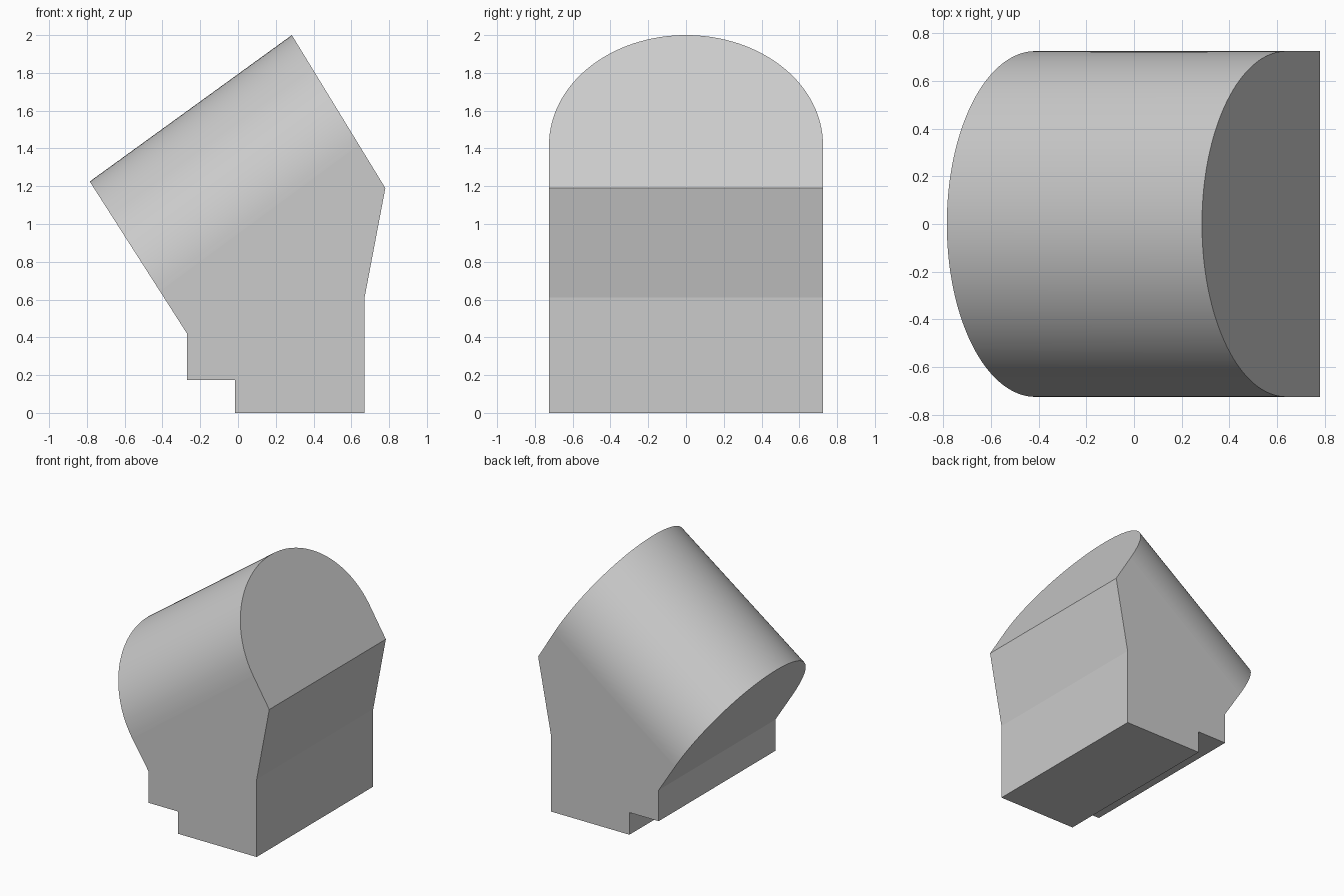
import bpy, bmesh, math

cube = bpy.data.objects.get("Cube")
if cube:
    bpy.data.objects.remove(cube, do_unlink=True)

HALF_WIDTH = 0.725
ARCH_RISE = 0.58
SEGMENTS = 64

# Single grey material
grey = bpy.data.materials.new("light grey")
grey.use_nodes = True
colour = (0.6, 0.6, 0.6, 1)
grey.diffuse_color = colour
grey.node_tree.nodes["Principled BSDF"].inputs["Base Color"].default_value = colour

# Side outline below the arch, from the right sill round to the left sill (x, z)
outline = [(0.78, 1.19), (0.67, 0.61), (0.67, 0), (-0.015, 0),
           (-0.015, 0.175), (-0.27, 0.175), (-0.27, 0.42)]

bm = bmesh.new()


def arch(apex, sill):
    """Half ellipse lying in the slanted end plane from apex to sill."""
    lean = (sill[0] - apex[0]) / (apex[1] - sill[1])
    verts = []
    for i in range(SEGMENTS + 1):
        a = math.pi * i / SEGMENTS
        drop = ARCH_RISE * (1 - math.sin(a))
        verts.append(bm.verts.new((apex[0] + lean * drop,
                                   -HALF_WIDTH * math.cos(a),
                                   apex[1] - drop)))
    return verts


# Sloping barrel roof
upper = arch((0.285, 2.0), outline[0])
lower = arch((-0.785, 1.225), outline[-1])
for i in range(SEGMENTS):
    roof = bm.faces.new((upper[i], upper[i + 1], lower[i + 1], lower[i]))
    roof.smooth = True

# Stepped base and flat sides
front, back = [[bm.verts.new((x, y, z)) for x, z in outline]
               for y in (-HALF_WIDTH, HALF_WIDTH)]
for i in range(len(outline) - 1):
    bm.faces.new((front[i], front[i + 1], back[i + 1], back[i]))
bm.faces.new([upper[0]] + front + [lower[0]])
bm.faces.new([upper[-1]] + back + [lower[-1]])

# Slanted arched ends
bm.faces.new(upper + [back[0], front[0]])
bm.faces.new(lower + [back[-1], front[-1]])

bmesh.ops.recalc_face_normals(bm, faces=bm.faces)
mesh = bpy.data.meshes.new("arched_block")
bm.to_mesh(mesh)
bm.free()
mesh.materials.append(grey)
block = bpy.data.objects.new("arched_block", mesh)
bpy.context.collection.objects.link(block)
